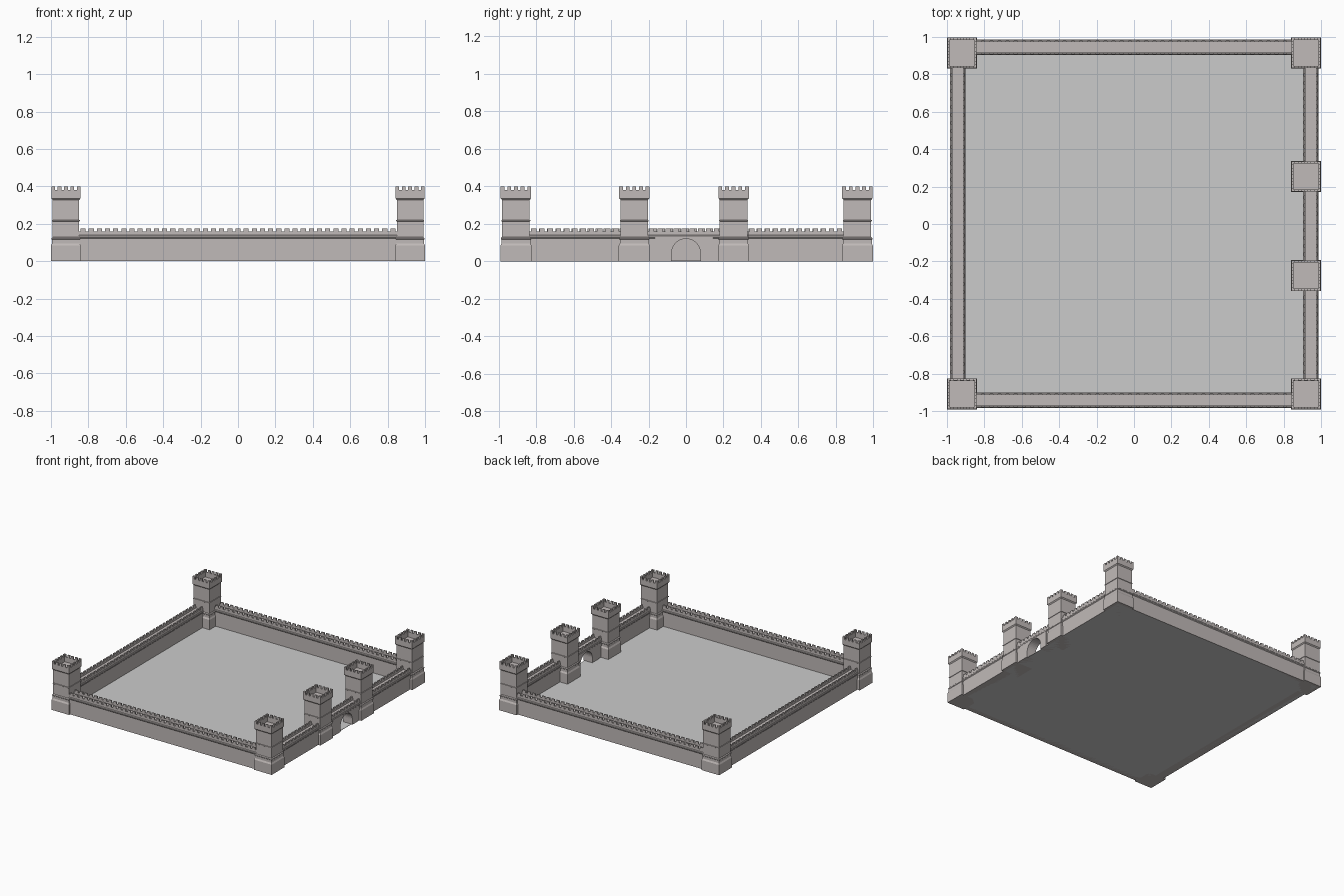
import bpy, bmesh, math
from mathutils import Matrix, Vector

if "Cube" in bpy.data.objects:
    bpy.data.objects.remove(bpy.data.objects["Cube"])

stone = bpy.data.materials.new("stone")
stone.diffuse_color = (0.53, 0.49, 0.48, 1)
stone.use_nodes = True
stone.node_tree.nodes["Principled BSDF"].inputs["Base Color"].default_value = stone.diffuse_color


def finish(bm, name, mat=stone):
    bmesh.ops.recalc_face_normals(bm, faces=bm.faces)
    me = bpy.data.meshes.new(name)
    bm.to_mesh(me)
    bm.free()
    ob = bpy.data.objects.new(name, me)
    bpy.context.collection.objects.link(ob)
    if mat:
        me.materials.append(mat)
    return ob


def box(bm, x0, x1, y0, y1, z0, z1):
    m = Matrix.Translation(((x0 + x1) / 2, (y0 + y1) / 2, (z0 + z1) / 2))
    bmesh.ops.create_cube(bm, size=1, matrix=m @ Matrix.Diagonal((x1 - x0, y1 - y0, z1 - z0, 1)))


def prism(bm, pts, axis_vec):
    f = bm.faces.new([bm.verts.new(p) for p in pts])
    ext = bmesh.ops.extrude_face_region(bm, geom=[f], use_keep_orig=True)
    verts = [v for v in ext["geom"] if isinstance(v, bmesh.types.BMVert)]
    bmesh.ops.translate(bm, verts=verts, vec=Vector(axis_vec))


# Square towers: stacked square rings, hollow top, battlements
TOWER = [(0.080, 0), (0.080, 0.083), (0.074, 0.095), (0.074, 0.115), (0.077, 0.118),
         (0.077, 0.124), (0.071, 0.130), (0.071, 0.212), (0.074, 0.214), (0.074, 0.219),
         (0.071, 0.221), (0.071, 0.328), (0.078, 0.336), (0.078, 0.380),
         (0.067, 0.380), (0.067, 0.340)]


def tower(name, cx, cy):
    bm = bmesh.new()
    rings = []
    for h, z in TOWER:
        k = h * 1.04
        rings.append([bm.verts.new((cx + sx * h, cy + sy * k, z))
                      for sx, sy in ((-1, -1), (1, -1), (1, 1), (-1, 1))])
    for a, b in zip(rings, rings[1:]):
        for i in range(4):
            j = (i + 1) % 4
            bm.faces.new((a[i], a[j], b[j], b[i]))
    bm.faces.new(rings[0])
    bm.faces.new(rings[-1])
    n, w, t = 5, 0.020, 0.011
    hx, hy = 0.078, 0.081
    for i in range(n):
        x = cx - hx + w / 2 + i * (2 * hx - w) / (n - 1)
        y = cy - hy + w / 2 + i * (2 * hy - w) / (n - 1)
        for s in (-1, 1):
            ye, xe = cy + s * (hy - t / 2), cx + s * (hx - t / 2)
            box(bm, x - w / 2, x + w / 2, ye - t / 2, ye + t / 2, 0.378, 0.400)
            box(bm, xe - t / 2, xe + t / 2, y - w / 2, y + w / 2, 0.378, 0.400)
    finish(bm, name)


for label, x, y in (("front_left_tower", -0.92, -0.908), ("front_right_tower", 0.92, -0.908),
                    ("back_left_tower", -0.92, 0.915), ("back_right_tower", 0.92, 0.915),
                    ("gate_tower_front", 0.92, -0.276), ("gate_tower_back", 0.92, 0.254)):
    tower(label, x, y)

# Curtain walls: cross-section with cornice and sunken walkway, merlons on both edges
HALF = [(0.036, 0.122), (0.041, 0.128), (0.041, 0.136), (0.037, 0.141),
        (0.037, 0.160), (0.028, 0.160), (0.028, 0.145)]


def wall(name, start, end, base=0.0):
    bm = bmesh.new()
    length = (Vector(end) - Vector(start)).length
    half = [(0.036, base)] + HALF
    section = half + [(-u, z) for u, z in reversed(half)]
    prism(bm, [(0, u, z) for u, z in section], (length, 0, 0))
    n = round(length / 0.0435)
    step = length / n
    for i in range(n):
        x = (i + 0.5) * step
        for s in (-1, 1):
            ym = s * 0.0325
            box(bm, x - step * 0.31, x + step * 0.31, ym - 0.0045, ym + 0.0045, 0.159, 0.176)
    d = Vector(end) - Vector(start)
    m = Matrix.Translation((*start, 0)) @ Matrix.Rotation(math.atan2(d.y, d.x), 4, 'Z')
    bmesh.ops.transform(bm, matrix=m, verts=bm.verts)
    return finish(bm, name)


wall("front_wall", (-0.85, -0.942), (0.85, -0.942))
wall("back_wall", (-0.85, 0.945), (0.85, 0.945))
wall("left_wall", (-0.942, -0.835), (-0.942, 0.84))
wall("right_wall_front", (0.945, -0.835), (0.945, -0.35))
wall("right_wall_back", (0.945, 0.33), (0.945, 0.84))
wall("gate_parapet", (0.945, -0.205), (0.945, 0.185), 0.12)


# Gate wall with arched passage, plus slightly raised arch panel
def arch_wall(name, y0, y1, top, thick):
    arch = [(0.077 * math.cos(a), 0.043 + 0.077 * math.sin(a))
            for a in (math.pi * i / 20 for i in range(21))]
    outline = [(y0, 0), (y0, top), (y1, top), (y1, 0), (0.077, 0)] + arch + [(-0.077, 0)]
    bm = bmesh.new()
    prism(bm, [(0.945 - thick / 2, y, z) for y, z in outline], (thick, 0, 0))
    finish(bm, name)


arch_wall("gate_wall", -0.205, 0.185, 0.1225, 0.072)
arch_wall("gate_arch_panel", -0.165, 0.145, 0.1275, 0.080)

# Courtyard floor
bm = bmesh.new()
box(bm, -0.975, 0.975, -0.975, 0.975, 0.0, 0.003)
finish(bm, "courtyard", None)
